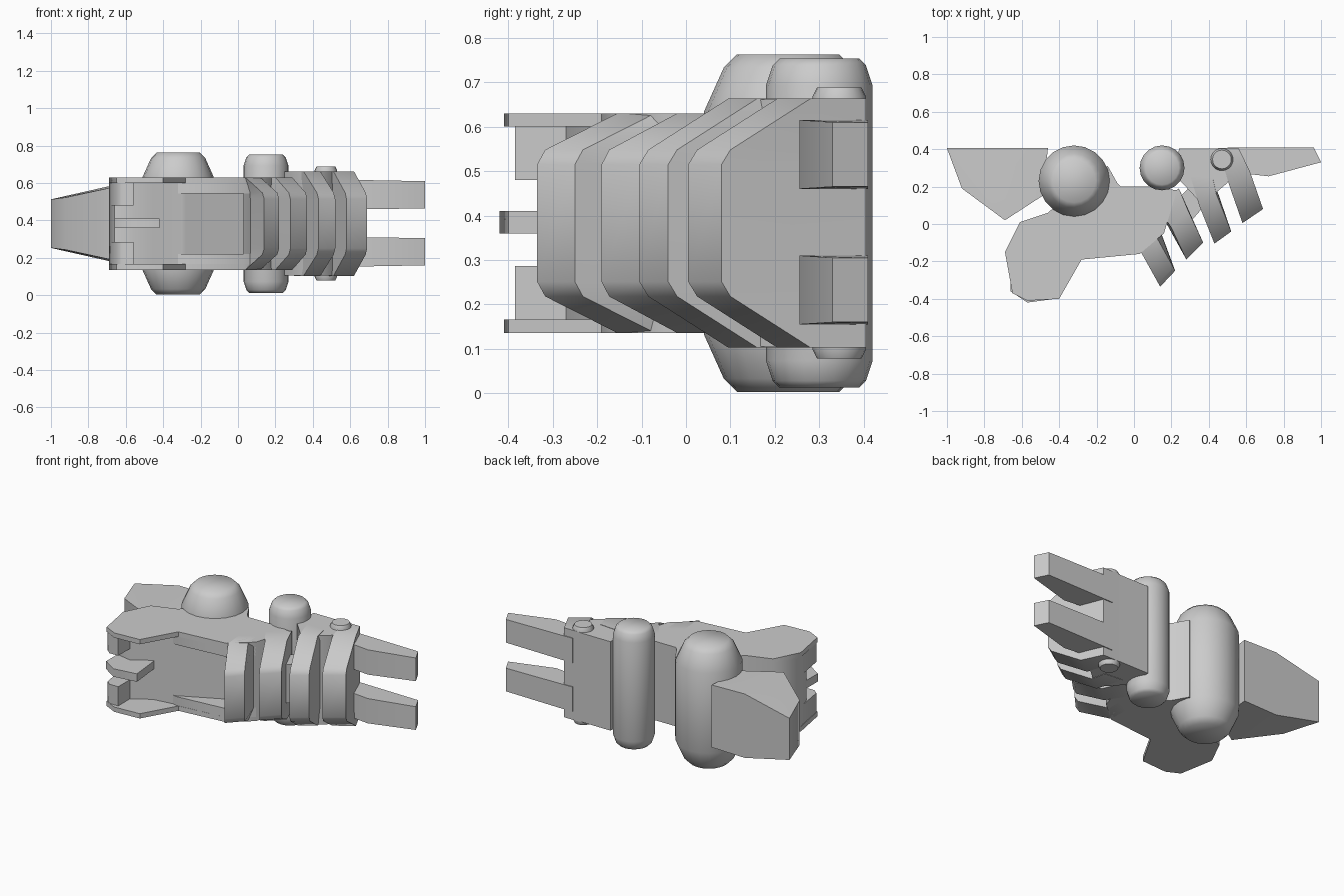
import bpy, bmesh, math
from mathutils import Vector

old = bpy.data.objects.get("Cube")
if old:
    bpy.data.objects.remove(old, do_unlink=True)

grey = bpy.data.materials.new("plain_grey")
grey.use_nodes = True
colour = (0.6, 0.6, 0.6, 1)
grey.diffuse_color = colour
grey.node_tree.nodes["Principled BSDF"].inputs["Base Color"].default_value = colour

MID = 0.383  # height of the mirror plane


def finish(name, bm, angle=48):
    bmesh.ops.recalc_face_normals(bm, faces=bm.faces)
    mesh = bpy.data.meshes.new(name)
    bm.to_mesh(mesh)
    bm.free()
    obj = bpy.data.objects.new(name, mesh)
    bpy.context.collection.objects.link(obj)
    mesh.materials.append(grey)
    bpy.ops.object.select_all(action="DESELECT")
    obj.select_set(True)
    bpy.context.view_layer.objects.active = obj
    bpy.ops.object.shade_smooth_by_angle(angle=math.radians(angle))


def loft(name, sections):
    """Join equal-length rings of (x, y, z) points and close both ends."""
    bm = bmesh.new()
    rings = [[bm.verts.new(p) for p in ring] for ring in sections]
    for a, b in zip(rings, rings[1:]):
        for i in range(len(a)):
            j = (i + 1) % len(a)
            bm.faces.new((a[i], a[j], b[j], b[i]))
    bm.faces.new(rings[0])
    bm.faces.new(rings[-1])
    finish(name, bm)


def prism(name, outline, low, high):
    loft(name, [[(x, y, z) for x, y in outline] for z in (low, high)])


def mirrored_prism(name, outline, low, high):
    prism("upper_" + name, outline, low, high)
    prism("lower_" + name, outline, 2 * MID - high, 2 * MID - low)


def hull(name, points):
    bm = bmesh.new()
    for p in points:
        bm.verts.new(p)
    bmesh.ops.convex_hull(bm, input=bm.verts)
    finish(name, bm)


def drum(name, x, y, profile, sides=20):
    """Upright cylinder; profile lists (height from middle, radius) of one half."""
    rows = [(-h, r) for h, r in reversed(profile)] + list(profile)
    turns = [math.tau * i / sides for i in range(sides)]
    loft(name, [[(x + r * math.cos(t), y + r * math.sin(t), MID + h) for t in turns]
                for h, r in rows])


def plate(name, front, back, half, flat, slide):
    """Armour blade whose leading edge sweeps back at its top and bottom."""
    rings = []
    for h, s in ((-half, 1), (-flat, 0.1), (-flat * 0.8, 0), (flat * 0.8, 0), (flat, 0.1), (half, 1)):
        move = Vector(slide) * s
        lead = [(x + move.x, y + move.y, MID + h) for x, y in front]
        rings.append(lead + [(x, y, MID + h) for x, y in back])
    loft(name, rings)


# Cylinders with rounded ends
drum("large_cylinder", -0.32, 0.23, [(0.25, 0.19), (0.35, 0.145), (0.38, 0.115)])
drum("middle_cylinder", 0.15, 0.3, [(0.31, 0.12), (0.355, 0.105), (0.37, 0.09)])
drum("small_cylinder", 0.47, 0.345, [(0.285, 0.06), (0.305, 0.05)])

# Rear wedge
wedge = []
for x, y, half in ((-0.46, 0.405, 0.195), (-0.69, 0.405, 0.2), (-1, 0.405, 0.13),
                   (-0.92, 0.19, 0.14), (-0.69, 0.02, 0.19), (-0.49, 0.15, 0.195)):
    wedge += [(x, y, MID - half), (x, y, MID + half)]
hull("rear_wedge", wedge)

# Channel-shaped body: thin outer skins, a web between them, a frame round the pocket
body_rear = [(0.16, -0.05), (0.23, 0.18), (0.1, 0.2), (-0.07, 0.2), (-0.09, 0.22),
             (-0.14, 0.31), (-0.25, 0.25), (-0.46, 0.06), (-0.61, 0.01)]
mirrored_prism("body_skin", [
    (-0.69, -0.15), (-0.65, -0.37), (-0.57, -0.41), (-0.4, -0.4),
    (-0.28, -0.19), (0.03, -0.16)] + body_rear, 0.6, 0.63)
mirrored_prism("pocket_frame", [
    (-0.42, -0.15), (-0.3, -0.19), (0.03, -0.16), (0.16, -0.05), (0.1, 0.15), (-0.3, 0.05)],
    0.545, 0.605)
prism("body_web", [
    (-0.69, -0.15), (-0.66, -0.25), (-0.56, -0.27), (-0.45, -0.2), (-0.3, -0.18),
    (-0.28, -0.17), (0.03, -0.02), (0.03, -0.16)] + body_rear, 0.16, 0.606)
mirrored_prism("fork_block", [
    (-0.68, -0.18), (-0.65, -0.36), (-0.62, -0.385), (-0.56, -0.385), (-0.56, -0.2)], 0.48, 0.605)

# Fin between the fork blocks
prism("centre_fin", [(-0.66, -0.24), (-0.66, -0.36), (-0.57, -0.42),
                     (-0.42, -0.4), (-0.44, -0.2)], 0.36, 0.41)

# Front pair of armour blades
plate("armour_blade_1", [(0.14, -0.335), (0.22, -0.25)],
      [(0.12, 0.02), (0.03, -0.03)], 0.247, 0.165, (-0.1, 0.18))
plate("armour_blade_2", [(0.28, -0.19), (0.37, -0.1)],
      [(0.24, 0.19), (0.12, 0.1)], 0.247, 0.165, (-0.08, 0.17))

# Rear pair of armour blades with the backing block
plate("armour_blade_3", [(0.43, -0.105), (0.52, -0.04)],
      [(0.42, 0.25), (0.3, 0.26)], 0.28, 0.165, (-0.08, 0.2))
plate("armour_blade_4", [(0.58, 0.005), (0.69, 0.08)],
      [(0.56, 0.405), (0.45, 0.405)], 0.28, 0.165, (-0.07, 0.2))
prism("armour_backing", [(0.24, 0.405), (0.23, 0.25), (0.36, 0.11), (0.43, 0.16),
                         (0.5, 0.22), (0.56, 0.404)], 0.105, 0.661)

# Link between the blade groups
prism("armour_link", [(0.2, 0.1), (0.3, 0.01), (0.37, 0.09), (0.3, 0.2)], 0.26, 0.5)

# Claws
for label, low in (("lower", 0.155), ("upper", 0.46)):
    claw = []
    for x, y, a, b in ((0.5, 0.41, 0, 0.155), (0.5, 0.28, 0, 0.155), (0.72, 0.255, 0, 0.155),
                       (0.96, 0.41, 0.005, 0.15), (1, 0.33, 0.005, 0.15)):
        claw += [(x, y, low + a), (x, y, low + b)]
    hull(label + "_claw", claw)
